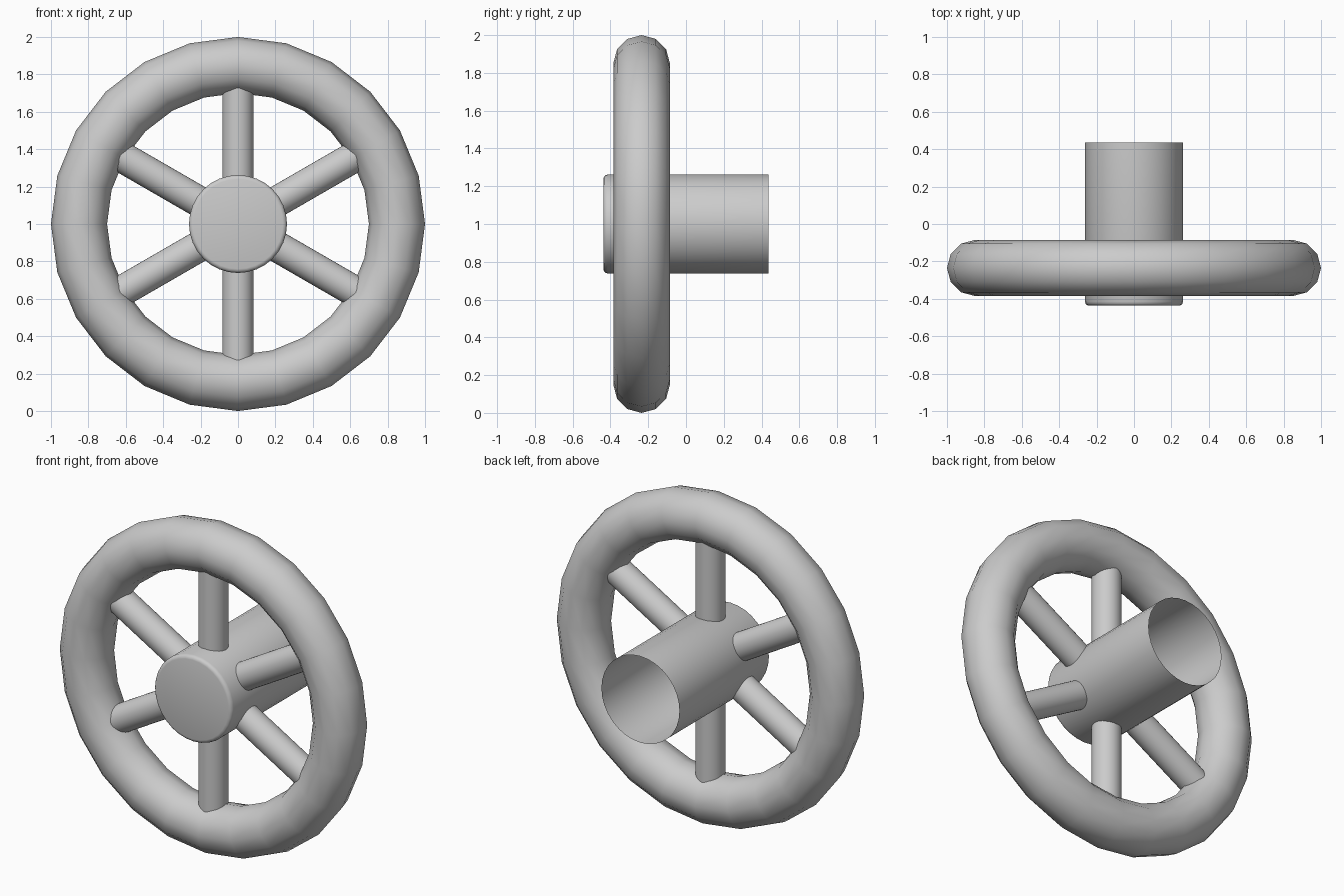
import bpy, bmesh, math
from mathutils import Vector

if "Cube" in bpy.data.objects:
    bpy.data.objects.remove(bpy.data.objects["Cube"])

WHEEL_Y = -0.235
CENTRE_Z = 1.0


def smooth(obj, angle):
    bpy.ops.object.select_all(action='DESELECT')
    obj.select_set(True)
    bpy.context.view_layer.objects.active = obj
    bpy.ops.object.shade_smooth_by_angle(angle=math.radians(angle))


# Rim
bpy.ops.mesh.primitive_torus_add(major_segments=24, minor_segments=12,
                                 major_radius=0.85, minor_radius=0.15,
                                 location=(0, WHEEL_Y, CENTRE_Z),
                                 rotation=(math.pi / 2, 0, 0))
rim = bpy.context.object
rim.name = "rim"
smooth(rim, 50)

# Spokes, running from just inside the hub wall into the rim
inner, outer = 0.235, 0.84
for i in range(6):
    a = math.radians(90 + 60 * i)
    direction = Vector((math.cos(a), 0, math.sin(a)))
    centre = Vector((0, WHEEL_Y, CENTRE_Z)) + direction * (inner + outer) / 2
    bpy.ops.mesh.primitive_cylinder_add(vertices=32, radius=0.083,
                                        depth=outer - inner, location=centre,
                                        rotation=direction.to_track_quat('Z', 'Y').to_euler())
    spoke = bpy.context.object
    spoke.name = f"spoke_{i + 1}"
    smooth(spoke, 40)

# Hub: thin sleeve, open at the back, rounded closed front
profile = [(0.262, 0.437), (0.262, -0.415), (0.2585, -0.426),
           (0.251, -0.434), (0.24, -0.437)]
sides = 32
bm = bmesh.new()
rings = []
for r, y in profile:
    rings.append([bm.verts.new((r * math.cos(2 * math.pi * k / sides), y,
                                CENTRE_Z + r * math.sin(2 * math.pi * k / sides)))
                  for k in range(sides)])
for a, b in zip(rings, rings[1:]):
    for k in range(sides):
        n = (k + 1) % sides
        bm.faces.new((a[k], a[n], b[n], b[k]))
front = bm.faces.new(rings[-1])
bmesh.ops.recalc_face_normals(bm, faces=bm.faces[:])
front.normal_update()
if front.normal.y > 0:
    bmesh.ops.reverse_faces(bm, faces=bm.faces[:])
mesh = bpy.data.meshes.new("hub")
bm.to_mesh(mesh)
bm.free()
hub = bpy.data.objects.new("hub", mesh)
bpy.context.collection.objects.link(hub)
smooth(hub, 40)
